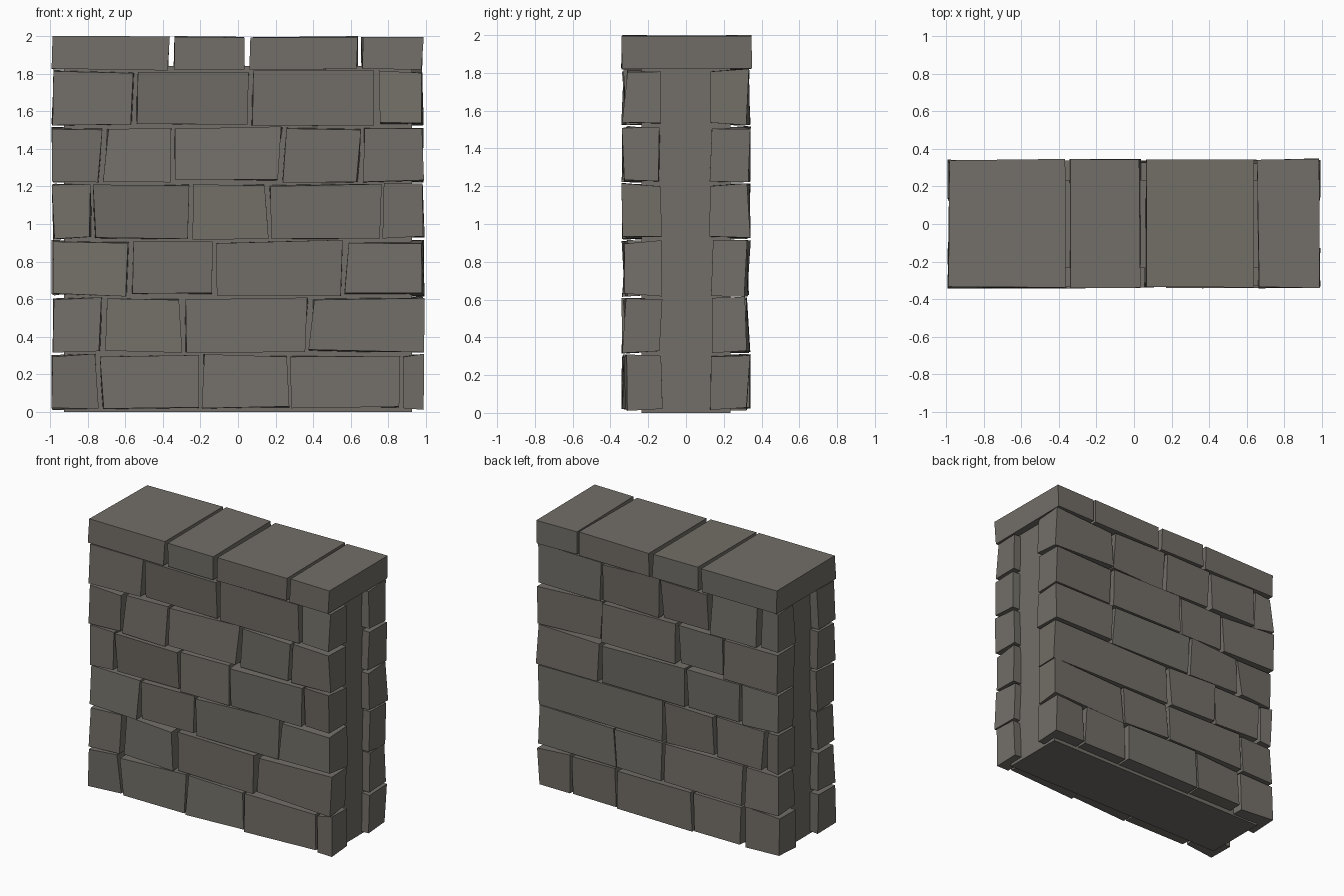
import bpy, bmesh, random

if "Cube" in bpy.data.objects:
    bpy.data.objects.remove(bpy.data.objects["Cube"])

random.seed(7)

stone = bpy.data.materials.new("warm grey stone")
stone.diffuse_color = (0.17, 0.157, 0.138, 1)
stone.use_nodes = True
stone.node_tree.nodes["Principled BSDF"].inputs["Base Color"].default_value = stone.diffuse_color

END = 0.985    # half length of the wall
GAP = 0.013    # half width of a joint


def j(a):
    return random.uniform(-a, a)


def hexahedron(name, corner):
    """Six-sided block; corner(i, k, m) gives the point for x, y, z side 0/1."""
    bm = bmesh.new()
    v = {(i, k, m): bm.verts.new(corner(i, k, m))
         for i in (0, 1) for k in (0, 1) for m in (0, 1)}
    for axis in range(3):
        for side in (0, 1):
            ring = []
            for a, b in ((0, 0), (1, 0), (1, 1), (0, 1)):
                key = [a, b]
                key.insert(axis, side)
                ring.append(v[tuple(key)])
            bm.faces.new(ring)
    bmesh.ops.recalc_face_normals(bm, faces=bm.faces)
    mesh = bpy.data.meshes.new(name)
    bm.to_mesh(mesh)
    bm.free()
    mesh.materials.append(stone)
    obj = bpy.data.objects.new(name, mesh)
    bpy.context.collection.objects.link(obj)


def course(name, joints, z0, z1, y_in, y_out):
    """Row of rough stones split at joints, each joint given as (bottom x, top x)."""
    edges = [(-END, -END)] + joints + [(END, END)]
    for n in range(len(edges) - 1):
        pair = edges[n], edges[n + 1]
        cap = y_in * y_out < 0 and abs(y_in) > 0.3

        def corner(i, k, m):
            at_end = (n == 0 and i == 0) or (n == len(edges) - 2 and i == 1)
            x = pair[i][m] + (0 if at_end else (GAP if i == 0 else -GAP))
            x += j(0.009)
            z = (z0, z1)[m] + j(0.005 if cap else 0.01)
            if cap:
                z = min(z, 2.0)
                y = (y_in, y_out)[k] + j(0.007)
            elif k == 0:
                y = y_in + j(0.012)
            else:
                y = y_out + j(0.018)
            return x, y, z
        hexahedron(f"{name}_{n + 1}", corner)


# Inner core of the wall
hexahedron("wall_core", lambda i, k, m: ((-0.925, 0.925)[i], (-0.235, 0.235)[k], (0, 1.84)[m]))

# Stone courses from the bottom up
front = [
    [(-0.73, -0.74), (-0.20, -0.195), (0.28, 0.27), (0.87, 0.87)],
    [(-0.72, -0.71), (-0.29, -0.30), (0.37, 0.385)],
    [(-0.58, -0.57), (-0.13, -0.12), (0.56, 0.575)],
    [(-0.77, -0.78), (-0.25, -0.25), (0.17, 0.15), (0.76, 0.77)],
    [(-0.73, -0.71), (-0.35, -0.35), (0.22, 0.25), (0.65, 0.66)],
    [(-0.55, -0.54), (0.06, 0.07), (0.74, 0.73)],
]
back = [
    [-0.69, -0.29, 0.35, 0.72],
    [-0.69, -0.04, 0.36],
    [-0.87, -0.46, -0.05],
    [-0.68, -0.23, 0.48],
    [-0.53, -0.15, 0.47],
    [-0.82, -0.41, -0.02, 0.46],
]
for r in range(6):
    z0 = 0.02 + 0.302 * r
    z1 = z0 + 0.282
    course(f"front_course_{r + 1}", front[r], z0, z1, -0.135, -0.325)
    slanted = [(x + j(0.01), x + j(0.01)) for x in back[r]]
    course(f"back_course_{r + 1}", slanted, z0, z1, 0.135, 0.325)

# Full-depth coping stones on top
course("coping", [(-0.36, -0.355), (0.045, 0.045), (0.65, 0.65)], 1.822, 1.997, -0.338, 0.343)
